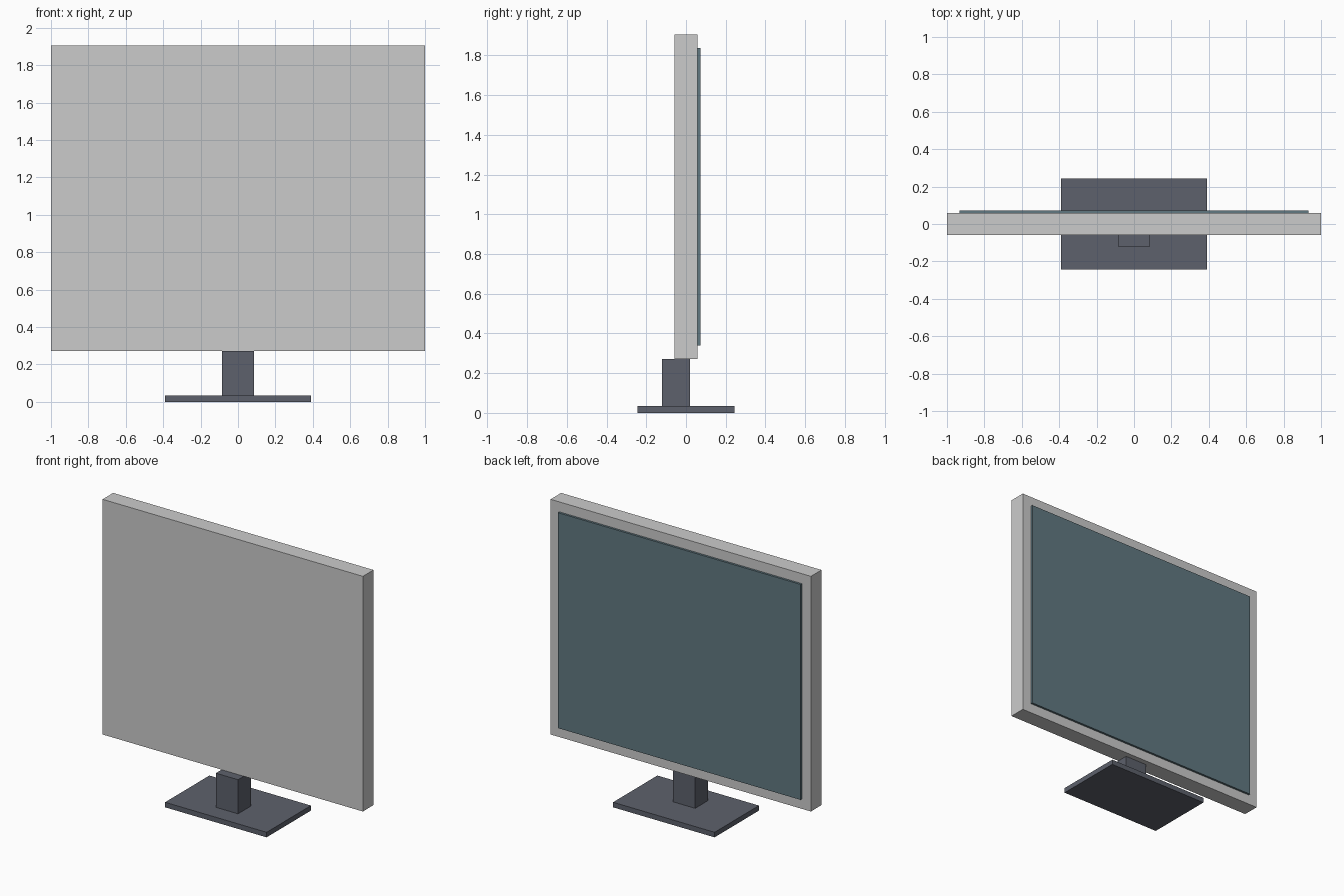
import bpy

if "Cube" in bpy.data.objects:
    bpy.data.objects.remove(bpy.data.objects["Cube"])


def material(name, rgb):
    mat = bpy.data.materials.new(name)
    mat.diffuse_color = (*rgb, 1)
    mat.use_nodes = True
    mat.node_tree.nodes["Principled BSDF"].inputs["Base Color"].default_value = mat.diffuse_color
    return mat


def box(name, x, y, z, mat=None):
    """Box spanning the (min, max) ranges on each axis."""
    bpy.ops.mesh.primitive_cube_add(size=1, location=[(a + b) / 2 for a, b in (x, y, z)])
    ob = bpy.context.object
    ob.name = name
    ob.scale = [b - a for a, b in (x, y, z)]
    bpy.ops.object.transform_apply(location=False, rotation=False, scale=True)
    if mat:
        ob.data.materials.append(mat)
    return ob


dark = material("dark_plastic", (0.11, 0.12, 0.15))
glass = material("screen_glass", (0.12, 0.19, 0.22))

# Stand: flat foot and short neck set toward the front side
box("base", (-0.39, 0.39), (-0.243, 0.243), (0, 0.035), dark)
box("neck", (-0.085, 0.085), (-0.121, 0.021), (0.035, 0.272), dark)

# Display housing, with the screen standing slightly proud of the rear face
box("housing", (-1, 1), (-0.058, 0.058), (0.272, 1.905))
box("screen", (-0.932, 0.932), (0.058, 0.073), (0.34, 1.836), glass)
